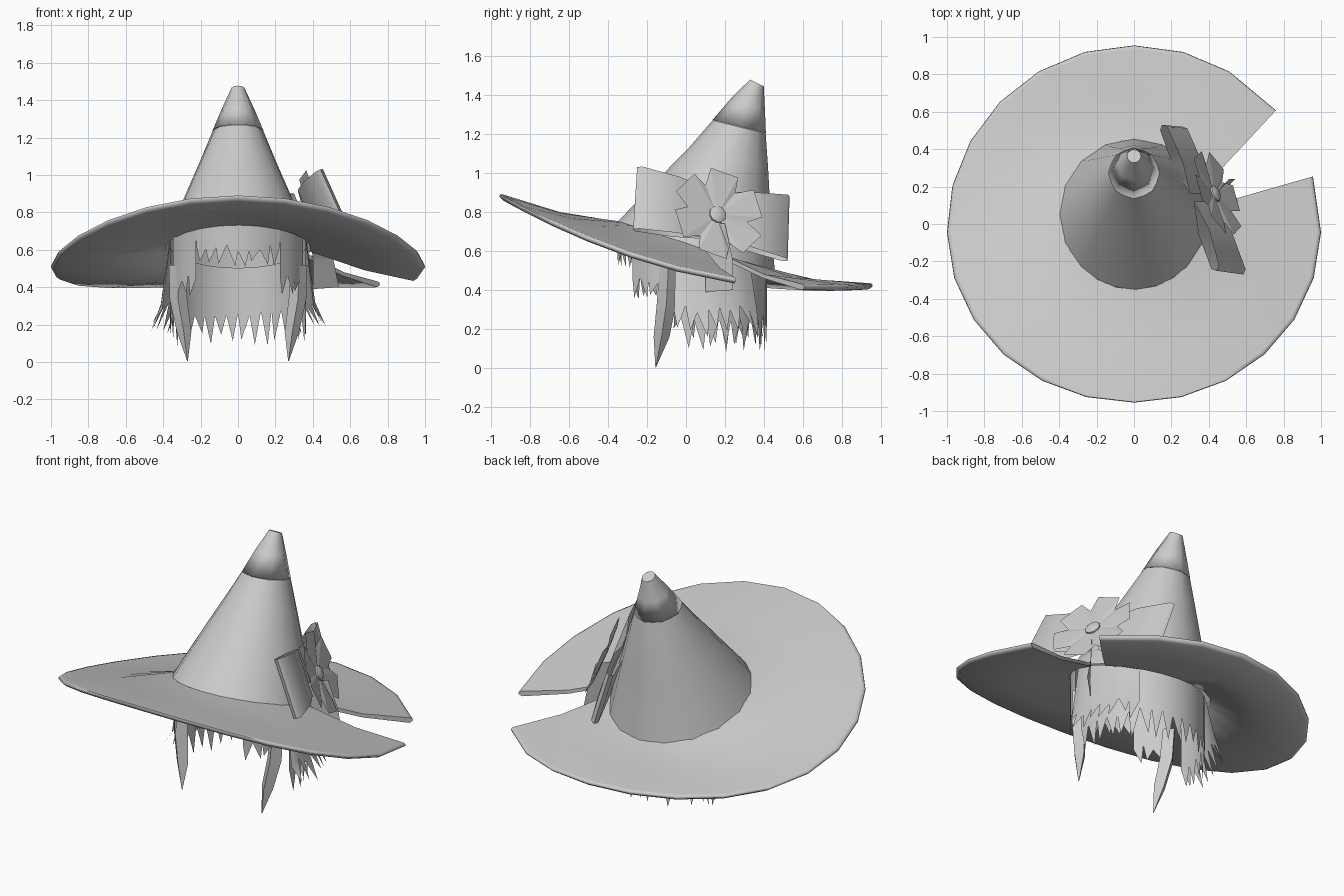
import bpy, bmesh, math, random
from math import sin, cos, pi, radians
from mathutils import Vector

random.seed(4)
old = bpy.data.objects.get("Cube")
if old:
    bpy.data.objects.remove(old)

grey = bpy.data.materials.new("plain grey")
grey.use_nodes = True
tone = (0.6, 0.6, 0.6, 1)
grey.diffuse_color = tone
grey.node_tree.nodes["Principled BSDF"].inputs["Base Color"].default_value = tone


def build(name, verts, faces, smooth=None, fix=False):
    mesh = bpy.data.meshes.new(name)
    mesh.from_pydata(verts, [], faces)
    mesh.materials.append(grey)
    ob = bpy.data.objects.new(name, mesh)
    bpy.context.collection.objects.link(ob)
    if fix:
        bm = bmesh.new()
        bm.from_mesh(mesh)
        bmesh.ops.recalc_face_normals(bm, faces=bm.faces)
        bm.to_mesh(mesh)
        bm.free()
    if smooth:
        bpy.ops.object.select_all(action='DESELECT')
        ob.select_set(True)
        bpy.context.view_layer.objects.active = ob
        bpy.ops.object.shade_smooth_by_angle(angle=radians(smooth))
    return ob


def loft(rows, closed):
    """Join equal rows of points into quads."""
    n = len(rows[0])
    verts = [p for row in rows for p in row]
    faces = []
    for r in range(len(rows) - 1):
        for i in range(n if closed else n - 1):
            j = (i + 1) % n
            faces.append((r * n + i, r * n + j, (r + 1) * n + j, (r + 1) * n + i))
    return verts, faces


def seat(y):
    """Height of the tilted line where crown and brim meet."""
    return 0.625 - 0.32 * (y - 0.05)


# Brim: a swept, upturned plate with a wedge missing
outer_angles = [41.5] + list(range(60, 361, 15)) + [378]
section = [(0, 0), (0.5, -0.024), (0.965, -0.004), (0.995, -0.006), (1, -0.018),
           (0.965, -0.035), (0.5, -0.046), (0, -0.022)]
rows = []
for k, deg in enumerate(outer_angles):
    a = radians(deg)
    b = radians(20 + 346 * k / (len(outer_angles) - 1))
    inner = Vector((0.39 * cos(b), 0.05 + 0.4 * sin(b), 0))
    inner.z = seat(inner.y)
    y = 0.955 * sin(a) - 0.045 * cos(a) ** 2
    x = cos(a) * (1 + 0.02 * sin(a))
    outer = Vector((x, y, 0.514 - 0.241 * y + 0.168 * y * y))
    rows.append([inner.lerp(outer, f) + Vector((0, 0, d)) for f, d in section])
verts, faces = loft(rows, True)
n = len(section)
faces += [tuple(range(n)), tuple(range(len(verts) - n, len(verts)))]
build("brim", verts, faces, 75, True)


# Crown: leaning cone with a creased, fluted tip
def ring(cy, rx, ry, z, slope, flute=0, sides=16):
    pts = []
    for i in range(sides):
        a = 2 * pi * i / sides
        k = 1 + flute * cos(a * sides / 2)
        y = ry * k * sin(a)
        pts.append((rx * k * cos(a), cy + y, z + slope * y))
    return pts


cone = [ring(0.05, 0.4, 0.405, 0.615, -0.32), ring(0.105, 0.335, 0.335, 0.77, -0.31),
        ring(0.16, 0.27, 0.27, 0.92, -0.3), ring(0.22, 0.2, 0.2, 1.08, -0.27),
        ring(0.272, 0.133, 0.133, 1.235, -0.25, 0.02)]
build("crown", *loft(cone, True), 60)
tip = [ring(0.272, 0.115, 0.115, 1.245, -0.25), ring(0.272, 0.134, 0.134, 1.236, -0.25, 0.02),
       ring(0.318, 0.084, 0.082, 1.35, -0.38, 0.05), ring(0.363, 0.037, 0.035, 1.46, -0.5)]
build("crown_tip", *loft(tip, True), 180)
build("tip_cap", tip[-1], [tuple(range(16))])


# Hair: thin curtains ending in points
def curtain(name, start, end, count, low, drop, flare=1.0, scale=1.0):
    def at(deg, z, k):
        a = radians(deg)
        return Vector((0.365 * k * scale * cos(a), 0.03 + 0.385 * k * scale * sin(a), z))
    degs = [start + (end - start) * i / count for i in range(count + 1)]
    top = [at(d, 0, 1) for d in degs]
    for p in top:
        p.z = seat(p.y) - 0.005
    mid = [at(d, low + random.uniform(-0.02, 0.02), 1 + (flare - 1) * 0.45) for d in degs]
    verts, faces = loft([mid, top], False)
    for i in range(count):
        d = (degs[i] + degs[i + 1]) / 2 + random.uniform(-3, 3)
        verts.append(at(d, low - drop * random.uniform(0.65, 1.1), flare))
        faces.append((len(verts) - 1, i + 1, i))
    build(name, verts, faces, 40)


curtain("back_hair", -8, 188, 20, 0.26, 0.16, 1.0)
curtain("fringe", 232, 308, 8, 0.61, 0.09, 0.98)
curtain("temple_hair_left", 308, 342, 4, 0.45, 0.11, 1.0)
curtain("temple_hair_right", 198, 232, 4, 0.45, 0.11, 1.0)
curtain("side_hair_left", -12, 50, 8, 0.3, 0.14, 1.27, 1.01)
curtain("side_hair_right", 130, 192, 8, 0.3, 0.14, 1.27, 1.01)

# Long front locks: tapered leaves on both sides
for side, label in ((1, "left"), (-1, "right")):
    spine = [(0.33, -0.09, 0.52, 0.05), (0.32, -0.1, 0.33, 0.055),
             (0.29, -0.125, 0.16, 0.045), (0.27, -0.155, 0.005, 0.002)]
    rows = []
    for x, y, z, w in spine:
        rows.append([(side * (x + w * 0.9 * dx), y + w * dy, z)
                     for dx, dy in ((-1, 0), (0, -0.9), (0.9, 0), (0, 0.9))])
    build("front_lock_" + label, *loft(rows, True), 30, True)


# Bow: two flattened ribbon loops
def bow_loop(name, root_top, root_low, end_top, end_low, puff):
    puff = Vector(puff)
    rows = []
    for t, b in ((0, 0), (0.45, 1), (0.95, 0.7), (1, 0), (0.95, -0.7), (0.45, -1), (0, 0)):
        rows.append([Vector(root_top).lerp(Vector(end_top), t) + puff * b,
                     Vector(root_low).lerp(Vector(end_low), t) + puff * b])
    build(name, *loft(rows, False), 75)


bow_loop("bow_loop_front", (0.32, 0.12, 0.92), (0.42, 0.12, 0.66),
         (0.44, -0.25, 1.03), (0.585, -0.27, 0.71), (0.028, 0.014, 0.01))
bow_loop("bow_loop_back", (0.3, 0.16, 0.9), (0.4, 0.16, 0.66),
         (0.15, 0.53, 0.88), (0.26, 0.52, 0.55), (0.025, 0.014, 0.01))

# Ribbon tail hanging through the wedge in the brim
build("ribbon_tail",
      [(0.38, 0.08, 0.74), (0.47, 0.2, 0.74), (0.4, 0.1, 0.55), (0.51, 0.24, 0.55),
       (0.4, 0.1, 0.39), (0.54, 0.24, 0.4)], [(0, 2, 3, 1), (2, 4, 5, 3)])

# Flower: six broad notched petals around a round button
centre = Vector((0.43, 0.16, 0.785))
normal = Vector((0.85, 0.36, 0.36)).normalized()
across = Vector((0, 0, 1)).cross(normal).normalized()
up = normal.cross(across)


def on_flower(r, deg, lift):
    a = radians(deg)
    return centre + across * r * cos(a) + up * r * sin(a) + normal * lift


for i in range(6):
    d = 60 * i + 15
    pts = [on_flower(0.0, d, 0), on_flower(0.165, d - 30, 0.005), on_flower(0.24, d - 20, 0.02),
           on_flower(0.25, d + 16, 0.02), on_flower(0.165, d + 30, 0.005)]
    build("petal_%d" % (i + 1), pts, [(0, 1, 2), (0, 2, 3), (0, 3, 4)])
rows = [[on_flower(r, 36 * i, h) for i in range(10)]
        for r, h in ((0.045, 0), (0.045, 0.012), (0.028, 0.022))]
verts, faces = loft(rows, True)
build("flower_button", verts, faces + [tuple(range(20, 30))], 40)
